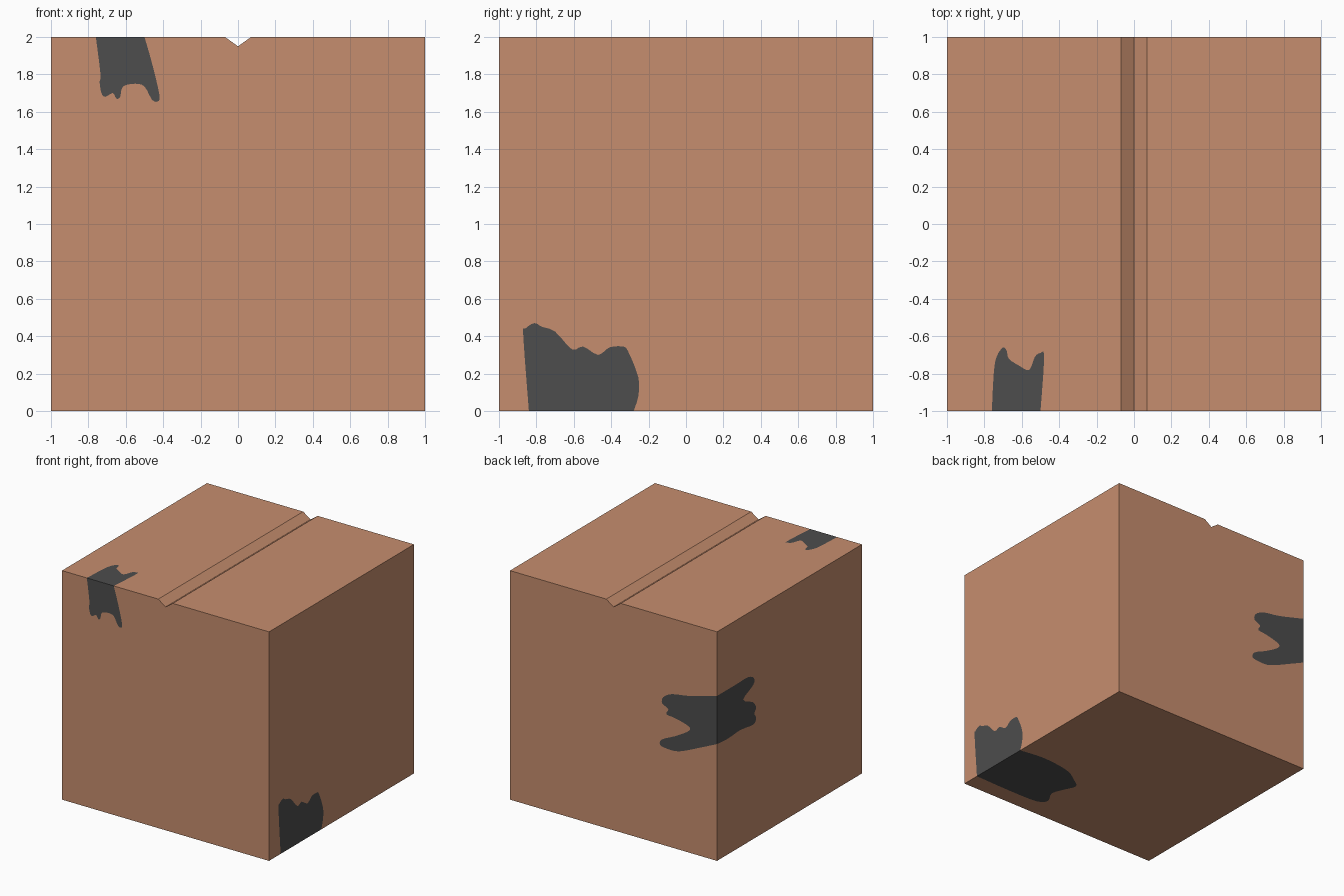
import bpy, bmesh

if "Cube" in bpy.data.objects:
    bpy.data.objects.remove(bpy.data.objects["Cube"])


def smooth(pts, n=3):
    """Open Catmull-Rom curve through the points."""
    p = [pts[0]] + pts + [pts[-1]]
    out = []
    for i in range(1, len(p) - 2):
        a, b, c, d = p[i - 1:i + 3]
        for k in range(n):
            t = k / n
            out.append(tuple(0.5 * (2 * b[j] + (c[j] - a[j]) * t
                       + (2 * a[j] - 5 * b[j] + 4 * c[j] - d[j]) * t * t
                       + (3 * b[j] - a[j] - 3 * c[j] + d[j]) * t ** 3) for j in (0, 1)))
    return out + [pts[-1]]


def material(name, color):
    m = bpy.data.materials.new(name)
    m.diffuse_color = (*color, 1)
    m.use_nodes = True
    m.node_tree.nodes["Principled BSDF"].inputs["Base Color"].default_value = m.diffuse_color
    return m


bm = bmesh.new()


def add_face(to3d, pts, mat=0):
    f = bm.faces.new([bm.verts.new(to3d(*p)) for p in pts])
    f.material_index = mat


def panel(to3d, before, patch=None, after=()):
    """Flat side; a dark patch, when given, is cut in along one border."""
    edge = smooth(patch) if patch else []
    add_face(to3d, list(before) + edge + list(after))
    if patch:
        add_face(to3d, edge, 1)


W, D = 0.07, 0.05        # half width and depth of the top groove
front = lambda x, z: (x, -1, z)
back = lambda x, z: (x, 1, z)
right = lambda y, z: (1, y, z)
left = lambda y, z: (-1, y, z)
top = lambda x, y: (x, y, 2)
bottom = lambda x, y: (x, y, 0)
notch = [(-W, 2), (0, 2 - D), (W, 2)]

# front side, patch hanging from the top edge
panel(front, [(-1, 0), (-1, 2)],
      [(-.76, 2), (-.735, 1.8), (-.74, 1.76), (-.73, 1.7), (-.71, 1.68), (-.67, 1.7),
       (-.65, 1.67), (-.63, 1.68), (-.615, 1.735), (-.55, 1.75), (-.5, 1.735),
       (-.46, 1.665), (-.43, 1.655), (-.42, 1.69), (-.46, 1.86), (-.5, 2)],
      notch + [(1, 2), (1, 0)])

# top left half, the patch continues over the edge
panel(top, [(-1, 1), (-1, -1)],
      [(-.76, -1), (-.75, -.8), (-.735, -.71), (-.7, -.66), (-.68, -.68), (-.67, -.72),
       (-.61, -.76), (-.56, -.78), (-.53, -.71), (-.5, -.69), (-.48, -.71), (-.5, -1)],
      [(-W, -1), (-W, 1)])

# top right half and the two groove walls
panel(top, [(W, -1), (1, -1), (1, 1), (W, 1)])
for s in (-1, 1):
    panel(lambda t, y: (s * W * t, y, 2 - D * (1 - t)), [(0, -1), (1, -1), (1, 1), (0, 1)])

# right side, patch rising from the bottom edge
panel(right, [(-1, 2), (-1, 0)],
      [(-.84, 0), (-.87, .4), (-.86, .44), (-.81, .47), (-.77, .45), (-.7, .425),
       (-.61, .33), (-.55, .345), (-.47, .3), (-.41, .34), (-.34, .345), (-.31, .32),
       (-.255, .18), (-.255, .08), (-.28, 0)],
      [(1, 0), (1, 2)])

# underside, the patch continues inwards
panel(bottom, [(-1, -1), (1, -1)],
      [(1, -.84), (.64, -.85), (.35, -.84), (.285, -.77), (.34, -.66), (.3, -.54),
       (.26, -.44), (.34, -.37), (.49, -.285), (.76, -.25), (1, -.28)],
      [(1, 1), (-1, 1)])

# back side, patch at the back left corner
panel(back, [(1, 2)] + notch[::-1] + [(-1, 2)],
      [(-1, 1.44), (-.74, 1.37), (-.565, 1.34), (-.48, 1.29), (-.47, 1.235), (-.53, 1.2),
       (-.51, 1.15), (-.6, 1.137), (-.73, 1.1), (-.72, 1.056), (-.594, .98), (-.47, .92),
       (-.45, .865), (-.53, .85), (-.64, .86), (-.84, .947), (-1, 1.02)],
      [(-1, 0), (1, 0)])

# left side, the patch continues round the corner
panel(left, [(-1, 2), (1, 2)],
      [(1, 1.44), (.75, 1.44), (.57, 1.44), (.49, 1.4), (.5, 1.345), (.64, 1.27),
       (.51, 1.2), (.46, 1.135), (.485, 1.09), (.46, 1.04), (.5, 1), (.68, 1.02),
       (.85, 1.01), (1, 1.02)],
      [(1, 0), (-1, 0)])

bmesh.ops.remove_doubles(bm, verts=bm.verts, dist=0.0005)
bmesh.ops.recalc_face_normals(bm, faces=bm.faces)
mesh = bpy.data.meshes.new("box")
bm.to_mesh(mesh)
bm.free()
mesh.materials.append(material("cardboard brown", (.565, .270, .156)))
mesh.materials.append(material("charcoal", (.074, .074, .074)))
bpy.context.collection.objects.link(bpy.data.objects.new("box", mesh))
